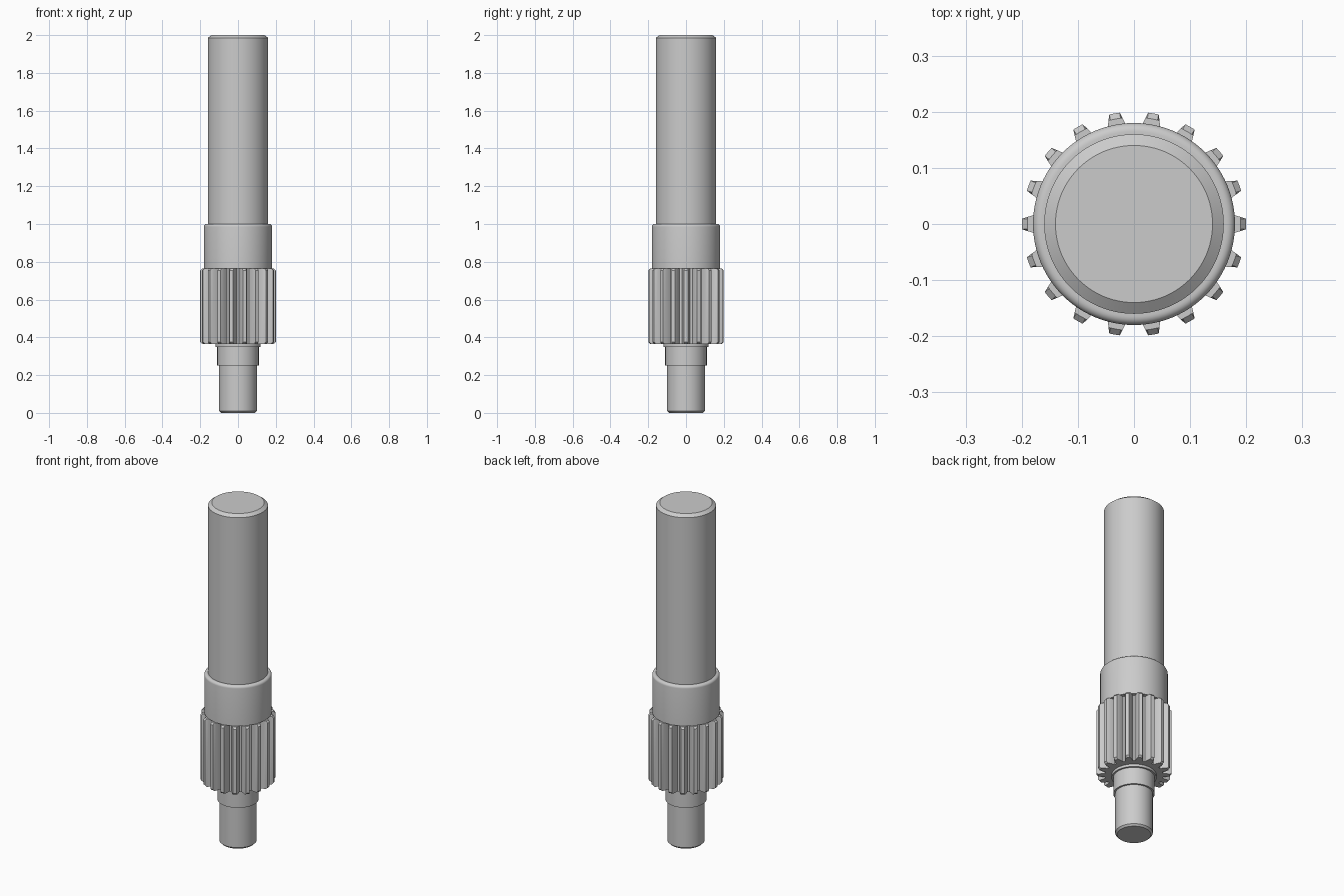
import bpy, bmesh, math

if "Cube" in bpy.data.objects:
    bpy.data.objects.remove(bpy.data.objects["Cube"])

TEETH = 18


def loft(name, rings, cap_start=False, cap_end=False):
    """Skin a stack of equal-length point rings (counter-clockwise, rising)."""
    bm = bmesh.new()
    loops = [[bm.verts.new(p) for p in ring] for ring in rings]
    n = len(loops[0])
    for a, b in zip(loops, loops[1:]):
        for i in range(n):
            j = (i + 1) % n
            bm.faces.new((a[i], a[j], b[j], b[i]))
    if cap_start:
        bm.faces.new(loops[0][::-1])
    if cap_end:
        bm.faces.new(loops[-1])
    mesh = bpy.data.meshes.new(name)
    bm.to_mesh(mesh)
    bm.free()
    obj = bpy.data.objects.new(name, mesh)
    bpy.context.collection.objects.link(obj)
    bpy.ops.object.select_all(action='DESELECT')
    bpy.context.view_layer.objects.active = obj
    obj.select_set(True)
    bpy.ops.object.shade_smooth_by_angle(angle=math.radians(25))
    return obj


def lathe(name, profile, segments=96, **caps):
    """Revolve a (radius, z) profile around the z axis."""
    angles = [2 * math.pi * i / segments for i in range(segments)]
    return loft(name, [[(r * math.cos(a), r * math.sin(a), z) for a in angles]
                       for r, z in profile], **caps)


# Lower stepped journal
lathe("lower_journal", [(0.09, 0.0), (0.10, 0.01), (0.10, 0.25), (0.11, 0.25),
                        (0.11, 0.35), (0.12, 0.35), (0.12, 0.365)], cap_start=True)

# Collar with rounded shoulder, and the long upper shaft with chamfered end
F = 0.015
fillet = [(0.18 - F + F * math.cos(t), 1.0 - F + F * math.sin(t))
          for t in (math.pi / 2 * k / 6 for k in range(7))]
lathe("collar_and_shaft", [(0.155, 0.765), (0.18, 0.765)] + fillet +
      [(0.16, 1.0), (0.16, 1.985), (0.14, 2.0)], cap_end=True)

# Pinion: half tooth as (radius, half thickness), mirrored and repeated
flank = [(0.155, 0.0205), (0.168, 0.0188), (0.18, 0.0157),
         (0.19, 0.0127), (0.20, 0.0095)]
half = [(r, w / r) for r, w in flank]
tooth = [(r, -a) for r, a in half] + [(0.20, 0.0)] + [(r, a) for r, a in reversed(half)]
step = 2 * math.pi / TEETH
outline = [(r, a + k * step) for k in range(TEETH) for r, a in tooth + [(0.155, step / 2)]]


def gear_ring(limit, z):
    return [(min(r, limit) * math.cos(a), min(r, limit) * math.sin(a), z)
            for r, a in outline]


loft("pinion_gear", [gear_ring(0.12, 0.365), gear_ring(0.155, 0.365),
                     gear_ring(0.19, 0.365), gear_ring(0.20, 0.375),
                     gear_ring(0.20, 0.755), gear_ring(0.19, 0.765),
                     gear_ring(0.155, 0.765)])
